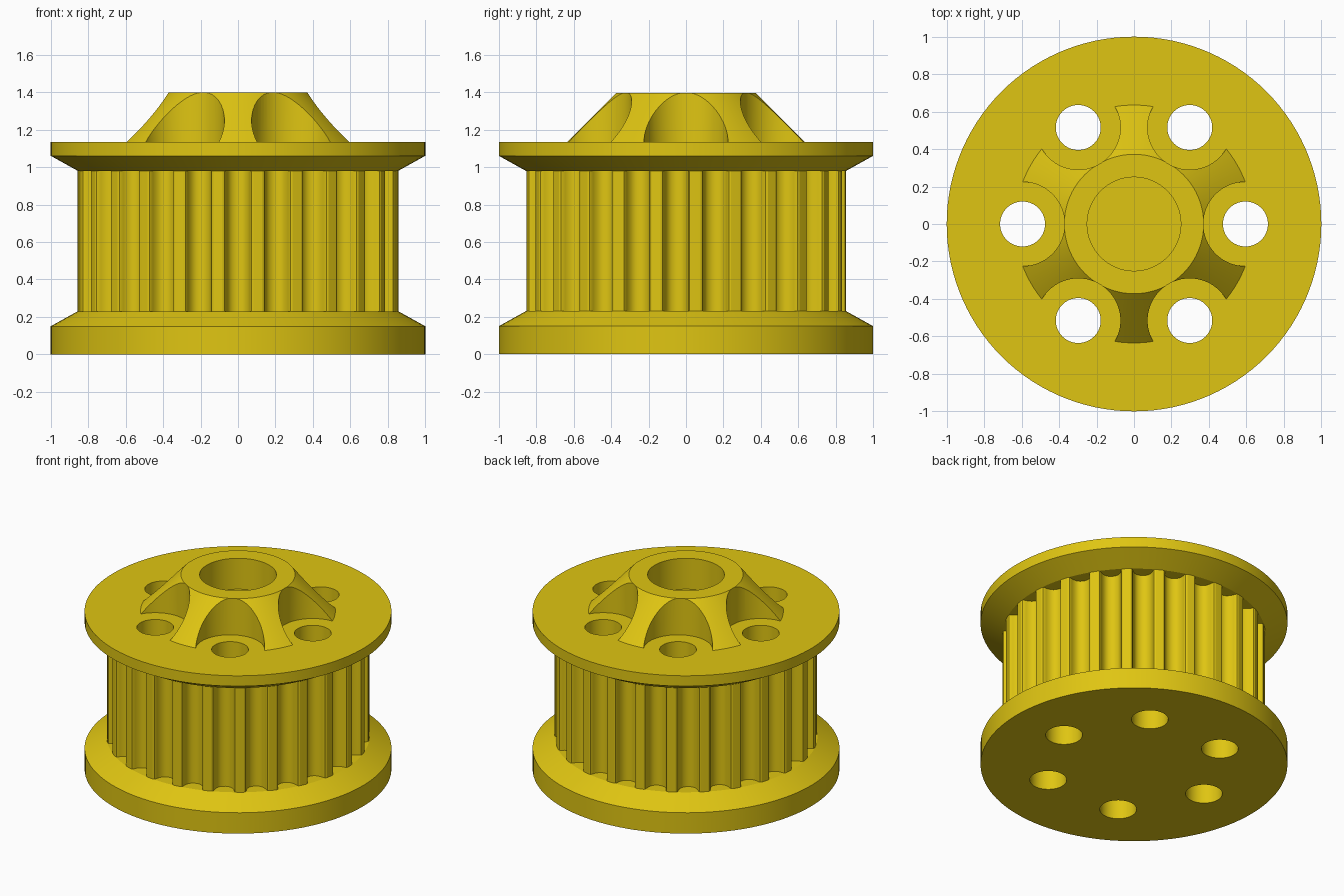
import bpy
import bmesh
from math import sin, cos, pi, radians, sqrt

cube = bpy.data.objects.get("Cube")
if cube:
    bpy.data.objects.remove(cube, do_unlink=True)

yellow = bpy.data.materials.new("golden yellow")
yellow.use_nodes = True
yellow.diffuse_color = (0.74, 0.56, 0.006, 1)
yellow.node_tree.nodes["Principled BSDF"].inputs["Base Color"].default_value = yellow.diffuse_color

TEETH = 25
DRUM_R = 0.856
HOLE_RING = 0.595
SEGMENTS = 120


def finish(name, bm):
    """Turn a bmesh into a named object."""
    bmesh.ops.recalc_face_normals(bm, faces=bm.faces)
    mesh = bpy.data.meshes.new(name)
    bm.to_mesh(mesh)
    bm.free()
    mesh.materials.append(yellow)
    obj = bpy.data.objects.new(name, mesh)
    bpy.context.collection.objects.link(obj)
    return obj


def lathe(name, profile):
    """Stack rings of (radius, height) and cap both ends."""
    bm = bmesh.new()
    rings = [[bm.verts.new((r * cos(2 * pi * i / SEGMENTS), r * sin(2 * pi * i / SEGMENTS), z))
              for i in range(SEGMENTS)] for r, z in profile]
    for low, high in zip(rings, rings[1:]):
        for i in range(SEGMENTS):
            j = (i + 1) % SEGMENTS
            bm.faces.new((low[i], low[j], high[j], high[i]))
    bm.faces.new(rings[0])
    bm.faces.new(rings[-1])
    return finish(name, bm)


def extrude_outline(name, outline, bottom, top):
    """Prism from a flat outline."""
    bm = bmesh.new()
    face = bm.faces.new([bm.verts.new((x, y, bottom)) for x, y in outline])
    moved = bmesh.ops.extrude_face_region(bm, geom=[face])["geom"]
    bmesh.ops.translate(bm, vec=(0, 0, top - bottom),
                        verts=[v for v in moved if isinstance(v, bmesh.types.BMVert)])
    return finish(name, bm)


def cut_ring(obj, radius, bottom, top):
    """Cut six upright round holes from an object."""
    bm = bmesh.new()
    for k in range(6):
        new = bmesh.ops.create_cone(bm, cap_ends=True, segments=64, radius1=radius,
                                    radius2=radius, depth=top - bottom)["verts"]
        bmesh.ops.translate(bm, verts=new, vec=(HOLE_RING * cos(k * pi / 3),
                                                HOLE_RING * sin(k * pi / 3), (top + bottom) / 2))
    cutter = finish("hole_cutter", bm)
    cutter.hide_render = True
    mod = obj.modifiers.new("holes", 'BOOLEAN')
    mod.operation = 'DIFFERENCE'
    mod.solver = 'EXACT'
    mod.object = cutter
    bpy.ops.object.select_all(action='DESELECT')
    obj.select_set(True)
    bpy.context.view_layer.objects.active = obj
    bpy.ops.object.modifier_apply(modifier=mod.name)
    bpy.data.objects.remove(cutter, do_unlink=True)


# Flanges with a bevelled inner side
base_flange = lathe("base_flange", [(1, 0), (1, 0.15), (DRUM_R, 0.23)])
top_flange = lathe("top_flange", [(DRUM_R, 0.98), (1, 1.06), (1, 1.135)])

# Toothed drum: one rounded groove (half width, depth) repeated around the rim
half = [(0.083, 0), (0.072, 0.004), (0.0665, 0.0145), (0.064, 0.0265), (0.061, 0.038),
        (0.056, 0.049), (0.05, 0.06), (0.04, 0.071), (0.028, 0.0785), (0.014, 0.083)]
groove = [(-x, d) for x, d in half] + [(0, 0.085)] + half[::-1]
rim = sqrt(DRUM_R ** 2 - half[0][0] ** 2)
outline = []
for k in range(TEETH):
    a = -pi / 2 + 2 * pi * k / TEETH
    outline += [((rim - d) * cos(a) - x * sin(a), (rim - d) * sin(a) + x * cos(a))
                for x, d in groove]
    mid = a + pi / TEETH
    outline.append((DRUM_R * cos(mid), DRUM_R * sin(mid)))
drum = extrude_outline("toothed_drum", outline, 0.23, 0.98)

# Conical hub with a blind bore, scalloped around each hole
hub = lathe("hub", [(0.635, 1.135), (0.372, 1.397), (0.25, 1.397), (0.25, 1.175)])
cut_ring(hub, 0.225, 1.0, 1.6)

# Six holes through the whole body
for part in (base_flange, drum, top_flange):
    cut_ring(part, 0.12, -0.2, 1.6)

for part in (base_flange, drum, top_flange, hub):
    bpy.ops.object.select_all(action='DESELECT')
    part.select_set(True)
    bpy.context.view_layer.objects.active = part
    bpy.ops.object.shade_smooth_by_angle(angle=radians(25))
